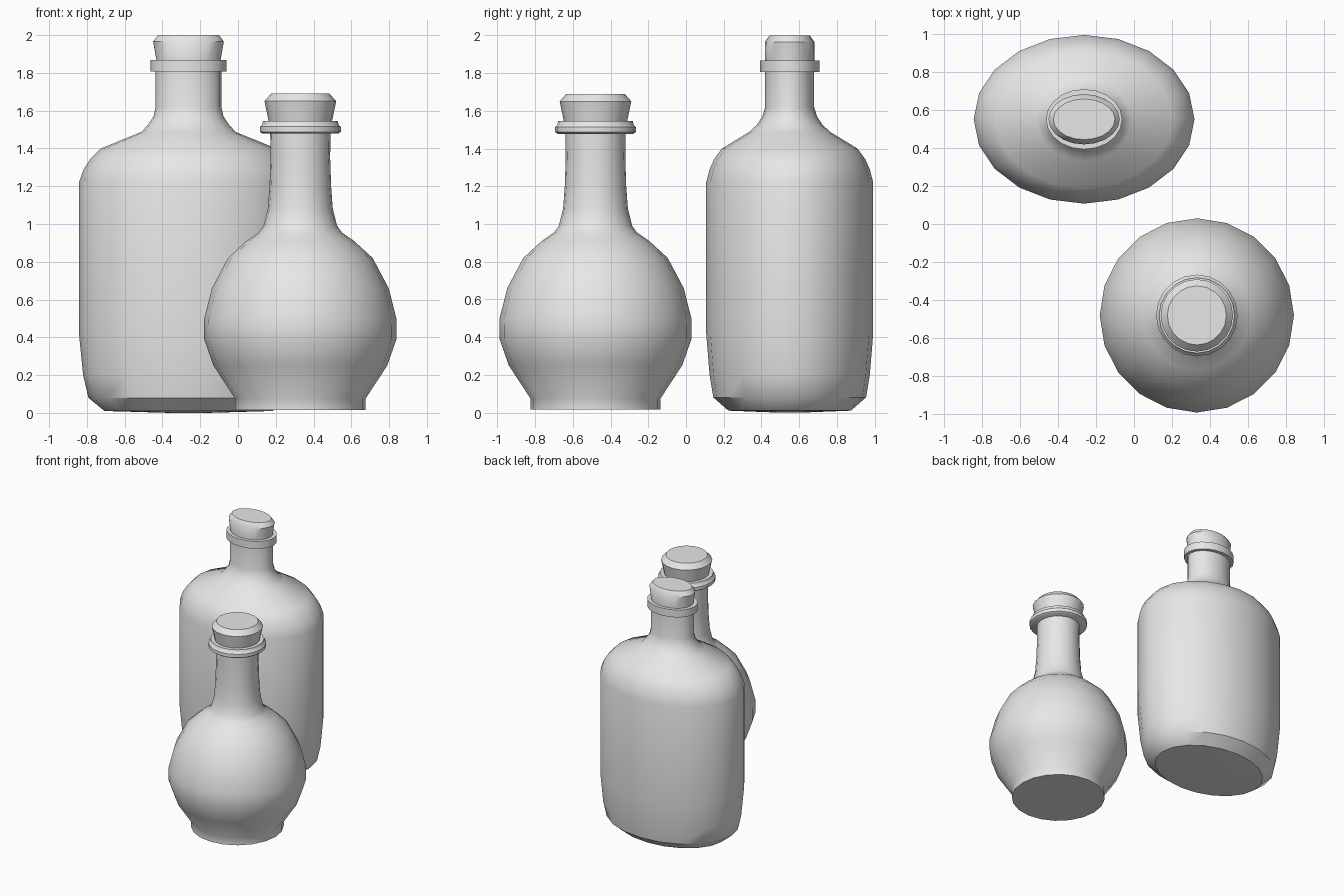
import bpy, bmesh, math

cube = bpy.data.objects.get("Cube")
if cube:
    bpy.data.objects.remove(cube, do_unlink=True)

SIDES = 20
TALL = (-0.262, 0.55)
ROUND = (0.33, -0.48)

grey = bpy.data.materials.new("plain grey")
grey.use_nodes = True
grey.diffuse_color = (0.8, 0.8, 0.8, 1)
grey.node_tree.nodes["Principled BSDF"].inputs["Base Color"].default_value = (0.8, 0.8, 0.8, 1)


def lathe(name, centre, profile):
    """Stack elliptical rings (x radius, y radius, height) and cap both ends."""
    bm = bmesh.new()
    rings = []
    for rx, ry, z in profile:
        angles = [2 * math.pi * i / SIDES for i in range(SIDES)]
        rings.append([bm.verts.new((rx * math.cos(a), ry * math.sin(a), z)) for a in angles])
    for low, high in zip(rings, rings[1:]):
        for i in range(SIDES):
            j = (i + 1) % SIDES
            bm.faces.new((low[i], low[j], high[j], high[i]))
    bm.faces.new(rings[0][::-1])
    bm.faces.new(rings[-1])
    mesh = bpy.data.meshes.new(name)
    bm.to_mesh(mesh)
    bm.free()
    mesh.materials.append(grey)
    obj = bpy.data.objects.new(name, mesh)
    obj.location = (centre[0], centre[1], 0)
    bpy.context.collection.objects.link(obj)
    bpy.ops.object.select_all(action="DESELECT")
    obj.select_set(True)
    bpy.context.view_layer.objects.active = obj
    bpy.ops.object.shade_smooth_by_angle(angle=math.radians(38))


def circular(profile):
    return [(r, r, z) for r, z in profile]


# Tall oval bottle
lathe("tall_bottle", TALL, [
    (0.1, 0.07, 0), (0.445, 0.325, 0.01), (0.53, 0.405, 0.08), (0.558, 0.425, 0.2),
    (0.58, 0.443, 0.42), (0.58, 0.443, 1.22), (0.555, 0.425, 1.29),
    (0.52, 0.4, 1.345), (0.465, 0.36, 1.4), (0.25, 0.217, 1.487),
    (0.215, 0.175, 1.525), (0.185, 0.145, 1.57), (0.174, 0.13, 1.62),
    (0.174, 0.13, 1.85)])
lathe("tall_bottle_collar", TALL, [(0.2, 0.158, 1.807), (0.2, 0.158, 1.868)])
lathe("tall_bottle_stopper", TALL, [
    (0.168, 0.132, 1.84), (0.17, 0.132, 1.868), (0.187, 0.132, 1.965), (0.162, 0.107, 2.0)])

# Round flask
lathe("round_flask", ROUND, circular([
    (0.345, 0.015), (0.345, 0.075), (0.46, 0.25), (0.509, 0.39), (0.51, 0.495),
    (0.468, 0.66), (0.383, 0.82), (0.285, 0.91), (0.22, 0.955), (0.195, 0.99),
    (0.172, 1.08), (0.163, 1.2), (0.158, 1.35), (0.16, 1.52)]))
lathe("round_flask_collar", ROUND, circular([
    (0.2, 1.478), (0.214, 1.488), (0.214, 1.515), (0.203, 1.525), (0.198, 1.545)]))
lathe("round_flask_stopper", ROUND, circular([
    (0.165, 1.53), (0.168, 1.545), (0.19, 1.65), (0.155, 1.69)]))
